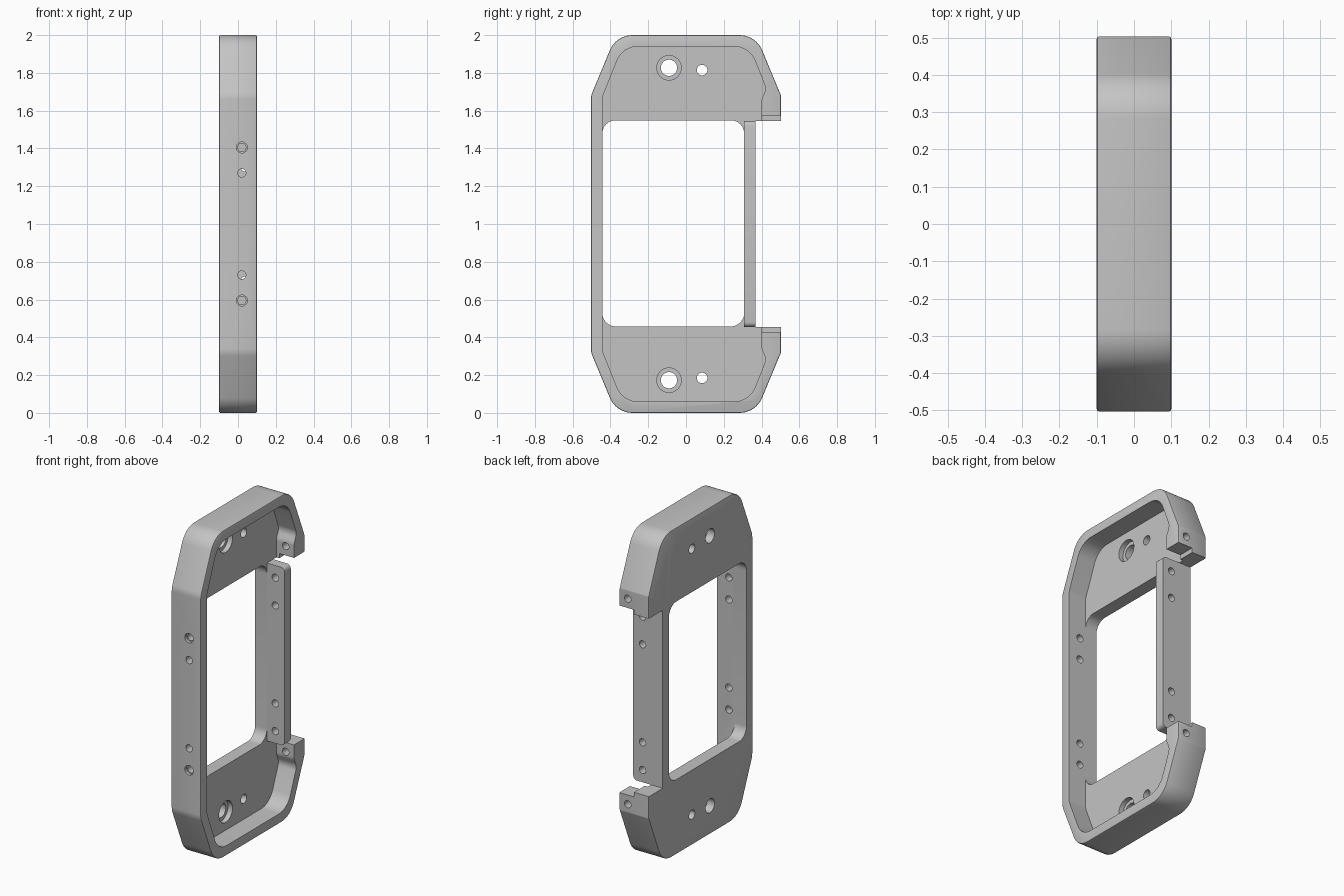
import bpy, bmesh, math
from mathutils import Vector, Matrix

cube = bpy.data.objects.get("Cube")
if cube:
    bpy.data.objects.remove(cube, do_unlink=True)

grey = bpy.data.materials.new("plain_grey")
grey.use_nodes = True
GREY = (0.55, 0.55, 0.55, 1)
grey.diffuse_color = GREY
grey.node_tree.nodes["Principled BSDF"].inputs["Base Color"].default_value = GREY


def fillet(corners, steps=8):
    """Round each (y, z, radius) corner of a closed outline."""
    out = []
    n = len(corners)
    for i, (y, z, r) in enumerate(corners):
        p = Vector((y, z))
        if r == 0:
            out.append(p)
            continue
        a = (Vector(corners[i - 1][:2]) - p).normalized()
        b = (Vector(corners[(i + 1) % n][:2]) - p).normalized()
        half = a.angle(b) / 2
        centre = p + (a + b).normalized() * (r / math.sin(half))
        start = p + a * (r / math.tan(half)) - centre
        end = p + b * (r / math.tan(half)) - centre
        for s in range(steps + 1):
            t = s / steps
            out.append(centre + start.lerp(end, t).normalized() * r)
    return out


def mirrored(upper):
    """Complete a clockwise upper half outline about z = 1."""
    return upper + [(y, 2 - z, r) for y, z, r in reversed(upper)]


def finish(name, bm):
    bmesh.ops.recalc_face_normals(bm, faces=bm.faces)
    mesh = bpy.data.meshes.new(name)
    bm.to_mesh(mesh)
    bm.free()
    mesh.materials.append(grey)
    ob = bpy.data.objects.new(name, mesh)
    bpy.context.collection.objects.link(ob)
    return ob


def prism(name, outline, x0, x1, edge=0):
    """Extrude a y-z outline along x, optionally easing the cap edges."""
    bm = bmesh.new()
    cap = bm.faces.new([bm.verts.new((x0, p[0], p[1])) for p in outline])
    ext = bmesh.ops.extrude_face_region(bm, geom=[cap])["geom"]
    bmesh.ops.translate(bm, vec=(x1 - x0, 0, 0),
                        verts=[v for v in ext if isinstance(v, bmesh.types.BMVert)])
    if edge:
        rims = [e for e in bm.edges if abs(e.verts[0].co.x - e.verts[1].co.x) < 1e-6]
        bmesh.ops.bevel(bm, geom=rims, offset=edge, segments=2, profile=0.5,
                        affect='EDGES')
    return finish(name, bm)


def rect(y0, y1, z0, z1, r=0):
    return fillet([(y0, z0, r), (y0, z1, r), (y1, z1, r), (y1, z0, r)])


def drill(axis, centre, radius, length):
    bm = bmesh.new()
    turn = Matrix.Rotation(math.pi / 2, 4, 'Y' if axis == 'X' else 'X')
    bmesh.ops.create_cone(bm, cap_ends=True, segments=32, radius1=radius,
                          radius2=radius, depth=length,
                          matrix=Matrix.Translation(centre) @ turn)
    return finish("drill", bm)


def cut(ob, cutter):
    mod = ob.modifiers.new("cut", 'BOOLEAN')
    mod.operation = 'DIFFERENCE'
    mod.solver = 'EXACT'
    mod.object = cutter
    bpy.context.view_layer.objects.active = ob
    bpy.ops.object.modifier_apply(modifier=mod.name)
    bpy.data.objects.remove(cutter, do_unlink=True)


FLOOR = -0.02

# Frame: chamfered outer block
outer = mirrored([(-0.503, 1.68, 0.1), (-0.37, 2, 0.13), (0.37, 2, 0.13), (0.503, 1.68, 0.02)])
frame = prism("frame", fillet(outer), -0.1, 0.1, 0.006)

# Pocket open towards the left side, leaving a thin wall and the floor
inner = mirrored([(-0.443, 1.67, 0.08), (-0.335, 1.94, 0.12), (0.335, 1.94, 0.12),
                  (0.425, 1.715, 0.06), (0.40, 1.66, 0.06)])
cut(frame, prism("pocket", fillet(inner), FLOOR, 0.2))

# Window through the floor
cut(frame, prism("window", rect(-0.443, 0.308, 0.458, 1.549, 0.07), -0.3, FLOOR + 0.01))

# Rear opening, with a deeper step in the hook ends
cut(frame, prism("rear_gap", rect(0.368, 0.7, 0.455, 1.545), -0.3, 0.3))
cut(frame, prism("hook_step", rect(0.39, 0.7, 0.427, 1.573), 0.0, 0.3))

# Rear bar with rounded free corners
bm = bmesh.new()
bmesh.ops.create_cube(bm, size=1, matrix=Matrix.Translation((0.035, 0.338, 1))
                      @ Matrix.Diagonal((0.13, 0.06, 1.09, 1)))
free = [e for e in bm.edges if all(v.co.x > 0.09 and abs(v.co.y - e.verts[0].co.y) > -1
                                   for v in e.verts)]
ends = [e for e in free if abs(e.verts[0].co.z - e.verts[1].co.z) < 0.01]
bmesh.ops.bevel(bm, geom=ends, offset=0.025, segments=5, profile=0.5, affect='EDGES')
bar = finish("rear_bar", bm)

# Mounting holes in the floor, counterbored from the pocket
for s in (-1, 1):
    cut(frame, drill('X', (-0.1, -0.09, 1 + s * 0.827), 0.043, 0.4))
    cut(frame, drill('X', (0.035, -0.09, 1 + s * 0.827), 0.065, 0.17))
    cut(frame, drill('X', (-0.1, 0.085, 1 + s * 0.815), 0.028, 0.4))
    # Screw holes in the front wall, the outer pair recessed
    for z in (0.27, 0.405):
        cut(frame, drill('Y', (0.02, -0.47, 1 + s * z), 0.022, 0.2))
    cut(frame, drill('Y', (0.02, -0.5, 1 + s * 0.405), 0.029, 0.03))
    # Screw holes in the hooks and the rear bar
    cut(frame, drill('Y', (0.043, 0.45, 1 + s * 0.63), 0.022, 0.3))
    for z in (0.30, 0.47):
        cut(bar, drill('Y', (0.037, 0.338, 1 + s * z), 0.022, 0.2))

# Smooth the rounded surfaces and keep edges sharp
for ob in (frame, bar):
    bpy.ops.object.select_all(action='DESELECT')
    ob.select_set(True)
    bpy.context.view_layer.objects.active = ob
    bpy.ops.object.shade_smooth_by_angle(angle=math.radians(30))
